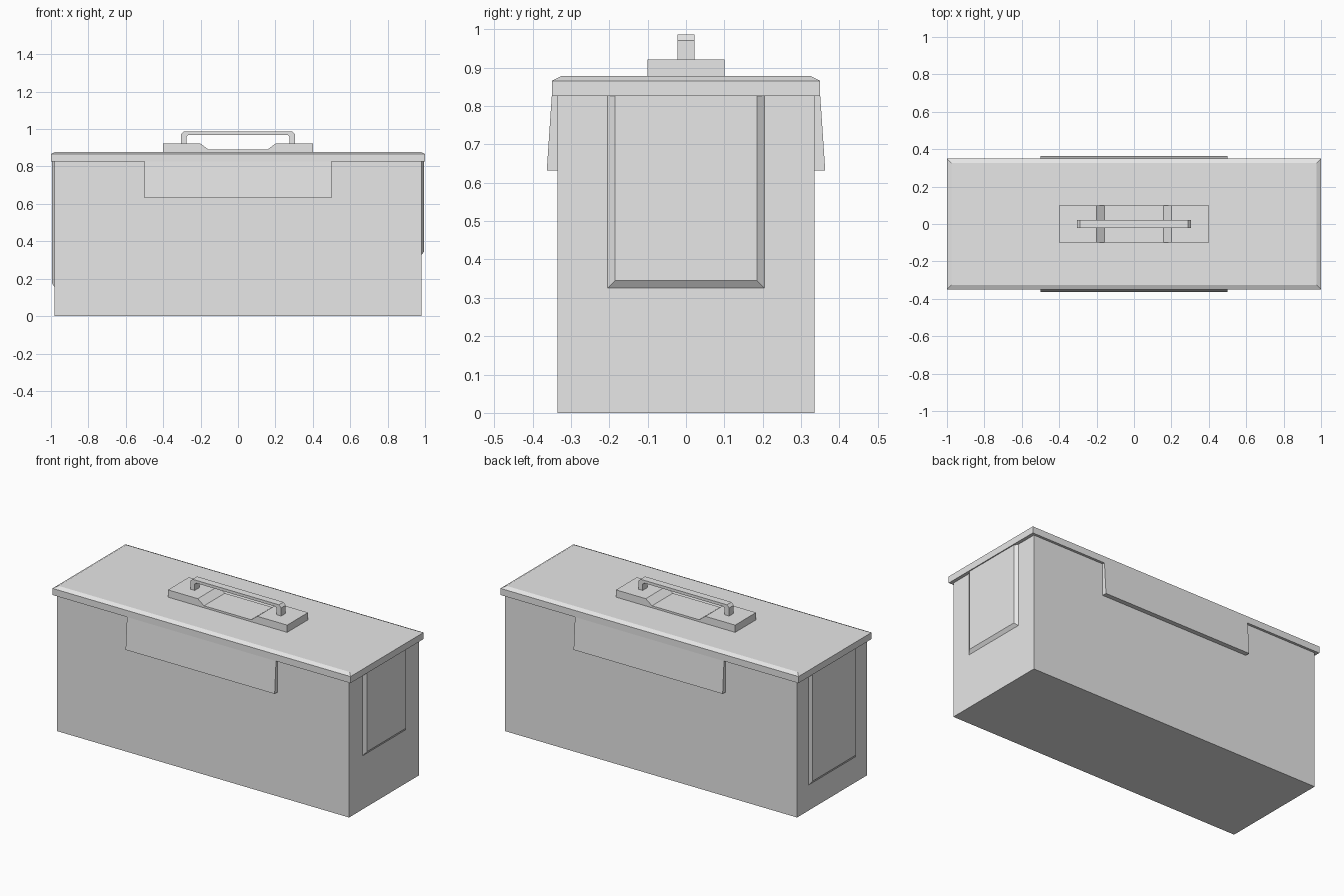
import bpy, bmesh

cube = bpy.data.objects.get("Cube")
if cube:
    bpy.data.objects.remove(cube, do_unlink=True)

grey = bpy.data.materials.new("plain grey")
grey.use_nodes = True
grey.diffuse_color = (0.8, 0.8, 0.8, 1)
grey.node_tree.nodes["Principled BSDF"].inputs["Base Color"].default_value = (0.8, 0.8, 0.8, 1)


def loft(name, *loops):
    """Skin matching point loops and cap both ends."""
    bm = bmesh.new()
    rings = [[bm.verts.new(p) for p in loop] for loop in loops]
    n = len(rings[0])
    for a, b in zip(rings, rings[1:]):
        for i in range(n):
            j = (i + 1) % n
            bm.faces.new((a[i], a[j], b[j], b[i]))
    bm.faces.new(rings[0][::-1])
    bm.faces.new(rings[-1])
    bmesh.ops.recalc_face_normals(bm, faces=bm.faces)
    mesh = bpy.data.meshes.new(name)
    bm.to_mesh(mesh)
    bm.free()
    mesh.materials.append(grey)
    obj = bpy.data.objects.new(name, mesh)
    bpy.context.collection.objects.link(obj)
    return obj


def rect(x, y, z):
    return [(-x, -y, z), (x, -y, z), (x, y, z), (-x, y, z)]


def extrude_y(name, profile, half):
    return loft(name, *[[(x, y, z) for x, z in profile] for y in (-half, half)])


def mirrored(half_profile):
    return half_profile + [(-x, z) for x, z in reversed(half_profile)]


# Box and lid with chamfered upper rim
loft("box_body", rect(0.98, 0.335, 0), rect(0.98, 0.335, 0.826))
loft("lid", rect(1, 0.35, 0.826), rect(1, 0.35, 0.866), rect(0.977, 0.325, 0.878))

# Flared flaps hanging from the lid
for side, name in ((-1, "front_flap"), (1, "back_flap")):
    section = [(0.33, 0.826), (0.35, 0.826), (0.363, 0.632), (0.33, 0.632)]
    loft(name, *[[(x, side * y, z) for y, z in section] for x in (-0.5, 0.5)])

# Raised end panels, bevelled on the sides and bottom
for side, name, half, low in ((1, "left_end_panel", 0.205, 0.325),
                              (-1, "right_end_panel", 0.225, 0.155)):
    loops = []
    for x, inset in ((0.975, 0), (0.98, 0), (0.994, 0.02)):
        w, z = half - inset, low + inset
        loops.append([(side * x, -w, z), (side * x, w, z),
                      (side * x, w, 0.826), (side * x, -w, 0.826)])
    loft(name, *loops)

# Handle plate with a shallow finger recess
extrude_y("handle_plate", mirrored([(0.4, 0.877), (0.4, 0.922), (0.2, 0.922), (0.158, 0.89)]), 0.1)

# Carrying handle
extrude_y("handle", mirrored([(0.275, 0.92), (0.305, 0.92), (0.305, 0.971), (0.29, 0.986)])[:4]
          + [(-0.29, 0.986), (-0.305, 0.971), (-0.305, 0.92), (-0.275, 0.92),
             (-0.275, 0.96), (-0.266, 0.969), (0.266, 0.969), (0.275, 0.96)], 0.022)
